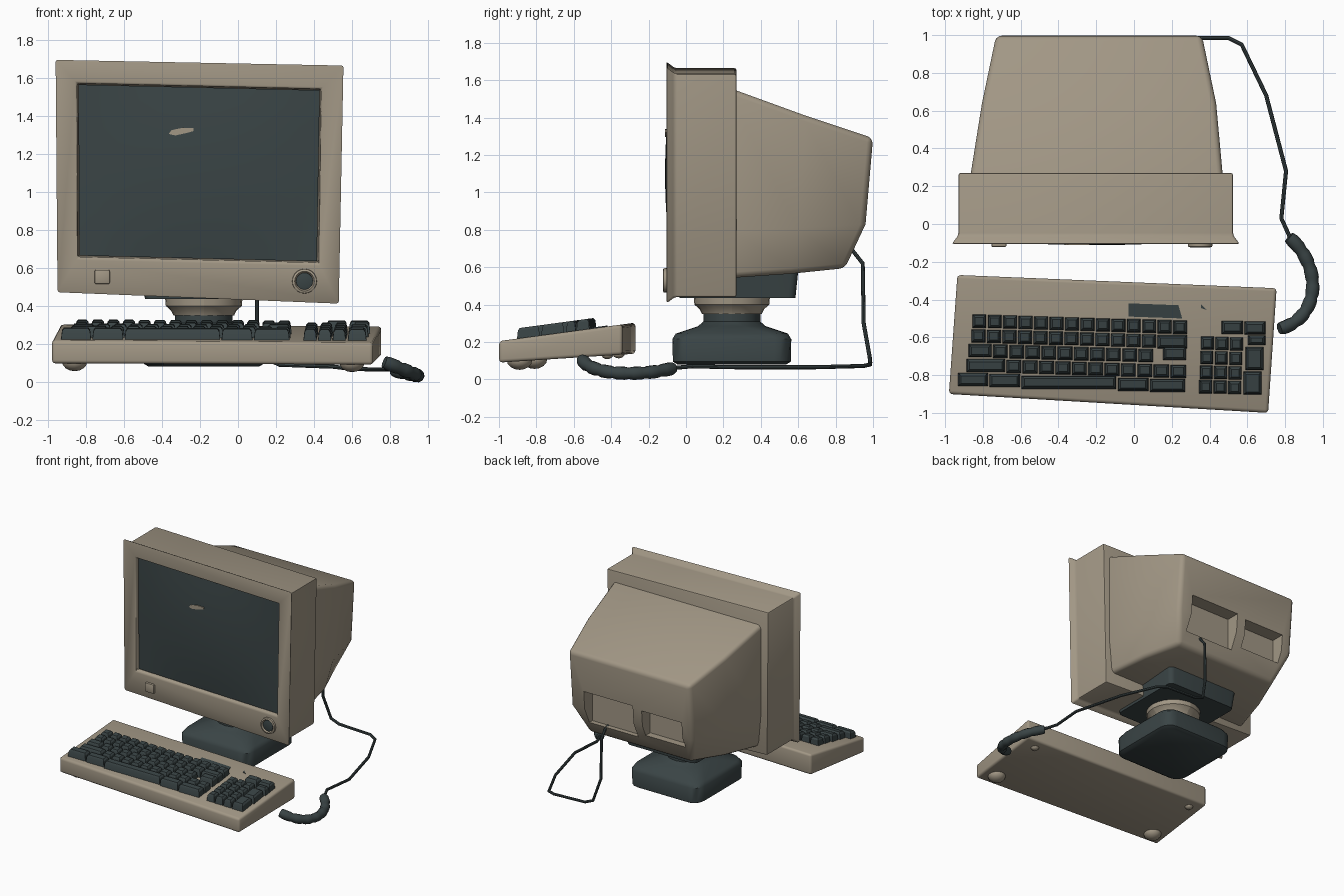
import bpy, bmesh, math
from mathutils import Vector

if "Cube" in bpy.data.objects:
    bpy.data.objects.remove(bpy.data.objects["Cube"])


def material(name, rgb):
    m = bpy.data.materials.new(name)
    m.diffuse_color = (*rgb, 1)
    m.use_nodes = True
    m.node_tree.nodes["Principled BSDF"].inputs["Base Color"].default_value = m.diffuse_color
    return m


BEIGE = material("beige plastic", (0.36, 0.31, 0.235))
DARK = material("dark slate plastic", (0.042, 0.058, 0.06))


def finish(bm, name, mat, bevel=0, segs=3, angle=40):
    bmesh.ops.recalc_face_normals(bm, faces=bm.faces)
    me = bpy.data.meshes.new(name)
    bm.to_mesh(me)
    bm.free()
    ob = bpy.data.objects.new(name, me)
    bpy.context.collection.objects.link(ob)
    me.materials.append(mat)
    bpy.ops.object.select_all(action='DESELECT')
    ob.select_set(True)
    bpy.context.view_layer.objects.active = ob
    if bevel:
        b = ob.modifiers.new("bevel", 'BEVEL')
        b.width, b.segments, b.limit_method = bevel, segs, 'ANGLE'
        b.angle_limit = math.radians(35)
        bpy.ops.object.modifier_apply(modifier="bevel")
    bpy.ops.object.shade_smooth_by_angle(angle=math.radians(angle))
    return ob


def loft(bm, rings, start=True, end=True):
    vs = [[bm.verts.new(p) for p in r] for r in rings]
    n = len(vs[0])
    for a, b in zip(vs, vs[1:]):
        for i in range(n):
            bm.faces.new((a[i], a[(i + 1) % n], b[(i + 1) % n], b[i]))
    for r, cap in ((vs[0], start), (vs[-1], end)):
        if cap and n == 6:      # split six-sided ends along their fold line
            bm.faces.new((r[0], r[1], r[2], r[5]))
            bm.faces.new((r[5], r[2], r[3], r[4]))
        elif cap:
            bm.faces.new(r)


def box(bm, x0, x1, y0, y1, z0, z1):
    loft(bm, [[(x0, y0, z), (x1, y0, z), (x1, y1, z), (x0, y1, z)] for z in (z0, z1)])


def rounded_square(cx, cy, z, h, r, n=4):
    pts = []
    for k, (sx, sy) in enumerate(((1, 1), (-1, 1), (-1, -1), (1, -1))):
        for i in range(n + 1):
            a = math.pi / 2 * (k + i / n)
            pts.append((cx + sx * (h - r) + r * math.cos(a), cy + sy * (h - r) + r * math.sin(a), z))
    return pts


def circle(cx, cz, r, y, n=20):
    return [(cx + r * math.cos(2 * math.pi * i / n), y, cz + r * math.sin(2 * math.pi * i / n)) for i in range(n)]


# Monitor front shell with a recessed opening, slightly lopsided
OUTER = [(-0.93, 1.665), (0.525, 1.635), (0.50, 0.44), (-0.92, 0.50)]
OPENING = [(-0.84, 1.565), (0.43, 1.535), (0.415, 0.635), (-0.835, 0.665)]


def quad(corners, y, grow=0):
    cx, cz = -0.2, 1.06
    return [(x + math.copysign(grow, x - cx), y, z + math.copysign(grow, z - cz)) for x, z in corners]


bm = bmesh.new()
loft(bm, [quad(OUTER, 0.27), quad(OUTER, -0.06), quad(OUTER, -0.105, -0.035),
          quad(OPENING, -0.105, 0.008), quad(OPENING, -0.06, -0.005)])
finish(bm, "monitor_front_shell", BEIGE, 0.012, 2, 35)

# Bulging glass screen
bm = bmesh.new()
N = 12
c = [Vector(p) for p in quad(OPENING, 0)]
grid = []
for j in range(N + 1):
    v = j / N
    row = []
    for i in range(N + 1):
        u = i / N
        p = c[0].lerp(c[1], u).lerp(c[3].lerp(c[2], u), v)
        p.y = -0.082 - 0.030 * (1 - (2 * u - 1) ** 2) * (1 - (2 * v - 1) ** 2)
        row.append(bm.verts.new(p))
    grid.append(row)
for j in range(N):
    for i in range(N):
        bm.faces.new((grid[j][i], grid[j + 1][i], grid[j + 1][i + 1], grid[j][i + 1]))
finish(bm, "screen", DARK)

# Small pale fleck on the glass
bm = bmesh.new()
fleck = [(-0.365, 1.305), (-0.35, 1.325), (-0.29, 1.338), (-0.235, 1.335), (-0.235, 1.32), (-0.27, 1.31), (-0.33, 1.297)]
loft(bm, [[(x, y, z) for x, z in fleck] for y in (-0.104, -0.111)])
finish(bm, "screen_fleck", BEIGE)

# Tapered rear housing
bm = bmesh.new()


def section(x0, x1, top, mid, bottom, pinch):
    (yt, zt), (ym, zm), (yb, zb) = top, mid, bottom
    return [(x0, yt, zt), (x1, yt, zt), (x1, ym, zm), (x1 - pinch, yb, zb), (x0 + pinch, yb, zb), (x0, ym, zm)]


loft(bm, [section(-0.875, 0.475, (0.2, 1.57), (0.2, 0.8), (0.2, 0.54), 0.02),
          section(-0.805, 0.435, (0.64, 1.41), (0.6, 0.81), (0.56, 0.565), 0.05),
          section(-0.73, 0.36, (1.0, 1.29), (0.96, 0.83), (0.85, 0.595), 0.09)])
housing = finish(bm, "rear_housing", BEIGE, 0.03, 3, 35)

# Two port recesses cut into the back
bm = bmesh.new()
box(bm, -0.20, 0.24, 0.86, 1.1, 0.70, 0.98)
box(bm, -0.64, -0.28, 0.86, 1.1, 0.74, 0.96)
cutter = finish(bm, "recess_cutter", BEIGE)
cutter.hide_render = True
mod = housing.modifiers.new("recess", 'BOOLEAN')
mod.operation, mod.object, mod.solver = 'DIFFERENCE', cutter, 'EXACT'
bpy.context.view_layer.objects.active = housing
bpy.ops.object.modifier_apply(modifier="recess")
bpy.data.objects.remove(cutter)
housing.select_set(True)
bpy.ops.object.shade_smooth_by_angle(angle=math.radians(35))

# Front controls: square button and round dial
bm = bmesh.new()
box(bm, -0.755, -0.675, -0.122, -0.09, 0.515, 0.59)
finish(bm, "power_button", BEIGE, 0.008, 2)
bm = bmesh.new()
loft(bm, [circle(0.35, 0.53, r, y) for r, y in ((0.066, -0.09), (0.064, -0.12), (0.052, -0.124), (0.044, -0.11))])
finish(bm, "dial_ring", BEIGE)
bm = bmesh.new()
loft(bm, [circle(0.35, 0.53, r, y) for r, y in ((0.045, -0.10), (0.044, -0.115), (0.03, -0.119))])
finish(bm, "dial_centre", DARK)

# Swivel stand
SX, SY = -0.18, 0.245
bm = bmesh.new()
loft(bm, [rounded_square(SX, SY, z, h, r) for z, h, r in
          ((0.08, 0.29, 0.07), (0.095, 0.315, 0.09), (0.215, 0.318, 0.09), (0.245, 0.30, 0.1),
           (0.285, 0.18, 0.12), (0.31, 0.152, 0.15), (0.36, 0.152, 0.15))])
finish(bm, "stand_base", DARK)
bm = bmesh.new()
loft(bm, [rounded_square(SX, SY, z, r, r, 6) for z, r in
          ((0.35, 0.16), (0.375, 0.172), (0.40, 0.20), (0.455, 0.205))])
finish(bm, "stand_collar", BEIGE)
bm = bmesh.new()
loft(bm, [rounded_square(SX, SY + 0.03, z, h, 0.04) for z, h in ((0.435, 0.31), (0.58, 0.325))])
finish(bm, "stand_top_plate", DARK)


# Keyboard case, a tilted wedge
def deck(y):
    return 0.205 + 0.135 * (y + 1)


def under(y):
    return 0.09 + 0.065 * (y + 1)


PLAN = [(-0.98, -0.90), (0.71, -1.0), (0.755, -0.34), (-0.935, -0.27)]
bm = bmesh.new()
loft(bm, [[(x, y, under(y)) for x, y in PLAN], [(x, y, deck(y)) for x, y in PLAN]])
finish(bm, "keyboard_case", BEIGE, 0.018, 3)

# Keyboard feet
for name, x, y, r in (("front_foot_left", -0.86, -0.81, 0.068), ("front_foot_right", 0.60, -0.89, 0.068),
                      ("rear_foot_left", -0.84, -0.36, 0.032), ("rear_foot_right", 0.62, -0.42, 0.032)):
    bm = bmesh.new()
    bmesh.ops.create_uvsphere(bm, u_segments=14, v_segments=8, radius=r)
    for v in bm.verts:
        v.co = (v.co.x + x, v.co.y + y, v.co.z * 0.75 + under(y) + 0.005)
    finish(bm, name, BEIGE)

# Keys: each row is y centre, key edges and depth
keys = bmesh.new()


def key(x0, x1, yc, d=0.078):
    xm, g = (x0 + x1) / 2, 0.003
    yc -= 0.03 * (xm + 0.8)
    rings = []
    for h, inset in ((-0.01, 0), (0.042, 0.006), (0.055, 0.016)):
        a, b, e, f = x0 + g + inset, x1 - g - inset, yc - d / 2 + g + inset, yc + d / 2 - g - inset
        rings.append([(x, y, deck(y) + h) for x, y in ((a, e), (b, e), (b, f), (a, f))])
    loft(keys, rings)


def row(x0, x1, n, yc, d=0.078):
    w = (x1 - x0) / n
    for i in range(n):
        key(x0 + i * w, x0 + (i + 1) * w, yc, d)


row(-0.86, 0.285, 14, -0.515)
row(-0.865, 0.12, 12, -0.593)
key(0.12, 0.285, -0.593)
key(-0.88, -0.75, -0.671)
row(-0.75, 0.105, 10, -0.671)
key(0.15, 0.28, -0.655)
key(-0.89, -0.68, -0.749)
row(-0.68, 0.10, 9, -0.749)
row(0.10, 0.28, 2, -0.749)
for x0, x1 in ((-0.935, -0.77), (-0.77, -0.60), (-0.60, -0.09), (-0.09, 0.08), (0.08, 0.275)):
    key(x0, x1, -0.825)
row(0.46, 0.70, 2, -0.508)
for k in range(4):
    row(0.35 - 0.003 * k, 0.58 - 0.003 * k, 3, -0.595 - 0.077 * k)
key(0.60, 0.70, -0.572, 0.06)
key(0.585, 0.69, -0.67, 0.13)
key(0.575, 0.68, -0.80, 0.13)
finish(keys, "keys", DARK, 0, 1, 30)

# Indicator panel and light behind the keys
bm = bmesh.new()
for x0, x1, y0, y1 in ((-0.03, 0.255, -0.49, -0.42), (0.355, 0.385, -0.445, -0.425)):
    pts = [(x0, y0), (x1, y0 - 0.01), (x1 - 0.02, y1 - 0.01), (x0, y1)]
    loft(bm, [[(x, y, deck(y) + h) for x, y in pts] for h in (-0.005, 0.005)])
finish(bm, "indicator_panel", DARK)


# Cable and ribbed coil
def tube(name, pts, radius, radii=None, res=2):
    cu = bpy.data.curves.new(name, 'CURVE')
    cu.dimensions, cu.bevel_depth, cu.bevel_resolution, cu.use_fill_caps = '3D', radius, res, True
    sp = cu.splines.new('POLY')
    sp.points.add(len(pts) - 1)
    for i, p in enumerate(pts):
        sp.points[i].co = (*p, 1)
        sp.points[i].radius = radii[i] if radii else 1
    ob = bpy.data.objects.new(name, cu)
    bpy.context.collection.objects.link(ob)
    cu.materials.append(DARK)
    bpy.ops.object.select_all(action='DESELECT')
    ob.select_set(True)
    bpy.context.view_layer.objects.active = ob
    bpy.ops.object.convert(target='MESH')
    bpy.ops.object.shade_smooth_by_angle(angle=math.radians(40))


tube("cable", [(0.10, 0.84, 0.70), (0.10, 0.89, 0.69), (0.10, 0.945, 0.62), (0.10, 0.95, 0.30), (0.15, 0.982, 0.12),
               (0.22, 0.985, 0.09), (0.50, 0.985, 0.08), (0.57, 0.95, 0.072), (0.70, 0.68, 0.065),
               (0.805, 0.28, 0.065), (0.78, 0.03, 0.07), (0.83, -0.08, 0.06)], 0.011)

ctrl = [Vector(p) for p in ((0.82, -0.07, 0.06), (1.0, -0.22, 0.02), (0.99, -0.50, 0.015), (0.77, -0.555, 0.105))]
path = []
for i in range(29):
    t = i / 28
    path.append(sum((ctrl[k] * math.comb(3, k) * t ** k * (1 - t) ** (3 - k) for k in range(4)), Vector()))
tube("cable_coil", path, 0.036, [0.86 if i % 4 == 0 else 1 for i in range(29)], 3)
